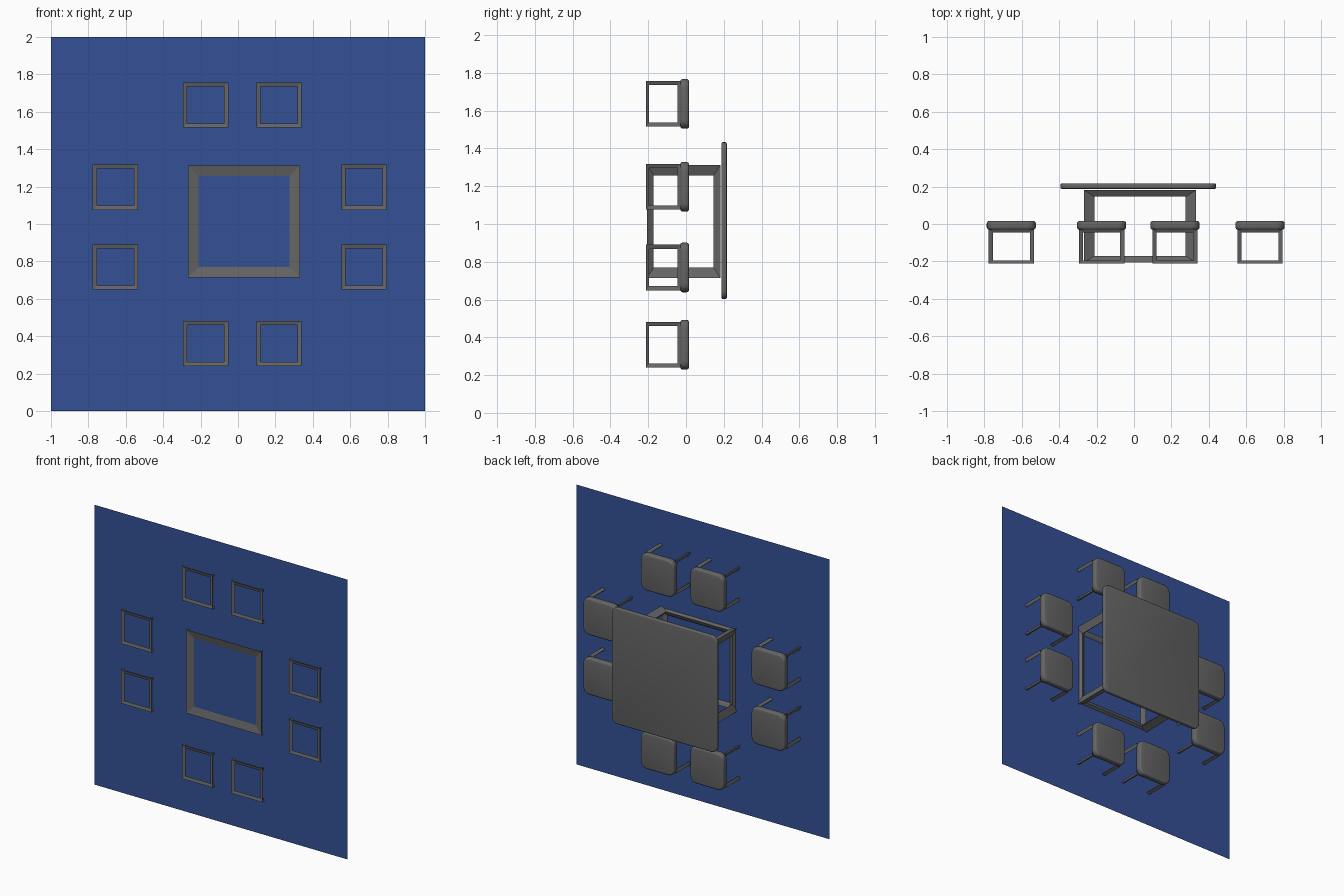
import bpy, bmesh
from mathutils import Vector

if "Cube" in bpy.data.objects:
    bpy.data.objects.remove(bpy.data.objects["Cube"])


def material(name, rgb):
    m = bpy.data.materials.new(name)
    m.diffuse_color = (*rgb, 1)
    m.use_nodes = True
    m.node_tree.nodes["Principled BSDF"].inputs["Base Color"].default_value = m.diffuse_color
    return m


GREY = material("dark grey", (0.13, 0.13, 0.13))
BLUE = material("rug blue", (0.033, 0.08, 0.30))


def make(name, bm, mat, loc=(0, 0, 0)):
    bmesh.ops.recalc_face_normals(bm, faces=bm.faces)
    me = bpy.data.meshes.new(name)
    bm.to_mesh(me)
    bm.free()
    ob = bpy.data.objects.new(name, me)
    bpy.context.collection.objects.link(ob)
    me.materials.append(mat)
    ob.location = loc
    return ob


def cage(name, x, z, size, y0, y1):
    """Open box frame: a stretched wireframe cube."""
    bm = bmesh.new()
    bmesh.ops.create_cube(bm, size=2)
    ob = make(name, bm, GREY, (x, (y0 + y1) / 2, z))
    k = 2 * 1.125
    ob.scale = (size / k, (y1 - y0) / k, size / k)
    w = ob.modifiers.new("bars", 'WIREFRAME')
    w.thickness = 0.25
    w.use_even_offset = True
    return ob


def slab(name, x, z, w, h, y0, y1, radius, rim):
    """Rounded square plate with softened rims."""
    bm = bmesh.new()
    bmesh.ops.create_cube(bm, size=1)
    bmesh.ops.scale(bm, vec=Vector((w, y1 - y0, h)), verts=bm.verts)
    corners = [e for e in bm.edges if abs(e.verts[0].co.y - e.verts[1].co.y) > 1e-4]
    bmesh.ops.bevel(bm, geom=corners, offset=radius, segments=5, profile=0.5, affect='EDGES')
    rims = [e for e in bm.edges if abs(e.verts[0].co.y - e.verts[1].co.y) < 1e-4]
    bmesh.ops.bevel(bm, geom=rims, offset=rim, segments=3, profile=0.5, affect='EDGES')
    ob = make(name, bm, GREY, (x, (y0 + y1) / 2, z))
    bpy.ops.object.select_all(action='DESELECT')
    ob.select_set(True)
    bpy.context.view_layer.objects.active = ob
    bpy.ops.object.shade_smooth_by_angle(angle=0.6)
    return ob


# rug: a single flat sheet
bm = bmesh.new()
bm.faces.new([bm.verts.new((x, -0.19, z)) for x, z in ((-1, 0), (1, 0), (1, 2), (-1, 2))])
make("rug", bm, BLUE)

# table
cage("table_frame", 0.032, 1.013, 0.627, -0.216, 0.191)
slab("table_top", 0.023, 1.018, 0.832, 0.83, 0.188, 0.216, 0.045, 0.007)

# eight stools around the table
spots = [(x, z) for x in (-0.656, 0.674) for z in (0.77, 1.197)]
spots += [(x, z) for x in (-0.173, 0.219) for z in (0.361, 1.636)]
for i, (x, z) in enumerate(spots):
    cage(f"stool_frame_{i}", x, z, 0.254, -0.216, -0.025)
    slab(f"stool_seat_{i}", x, z, 0.263, 0.263, -0.03, 0.016, 0.045, 0.013)
